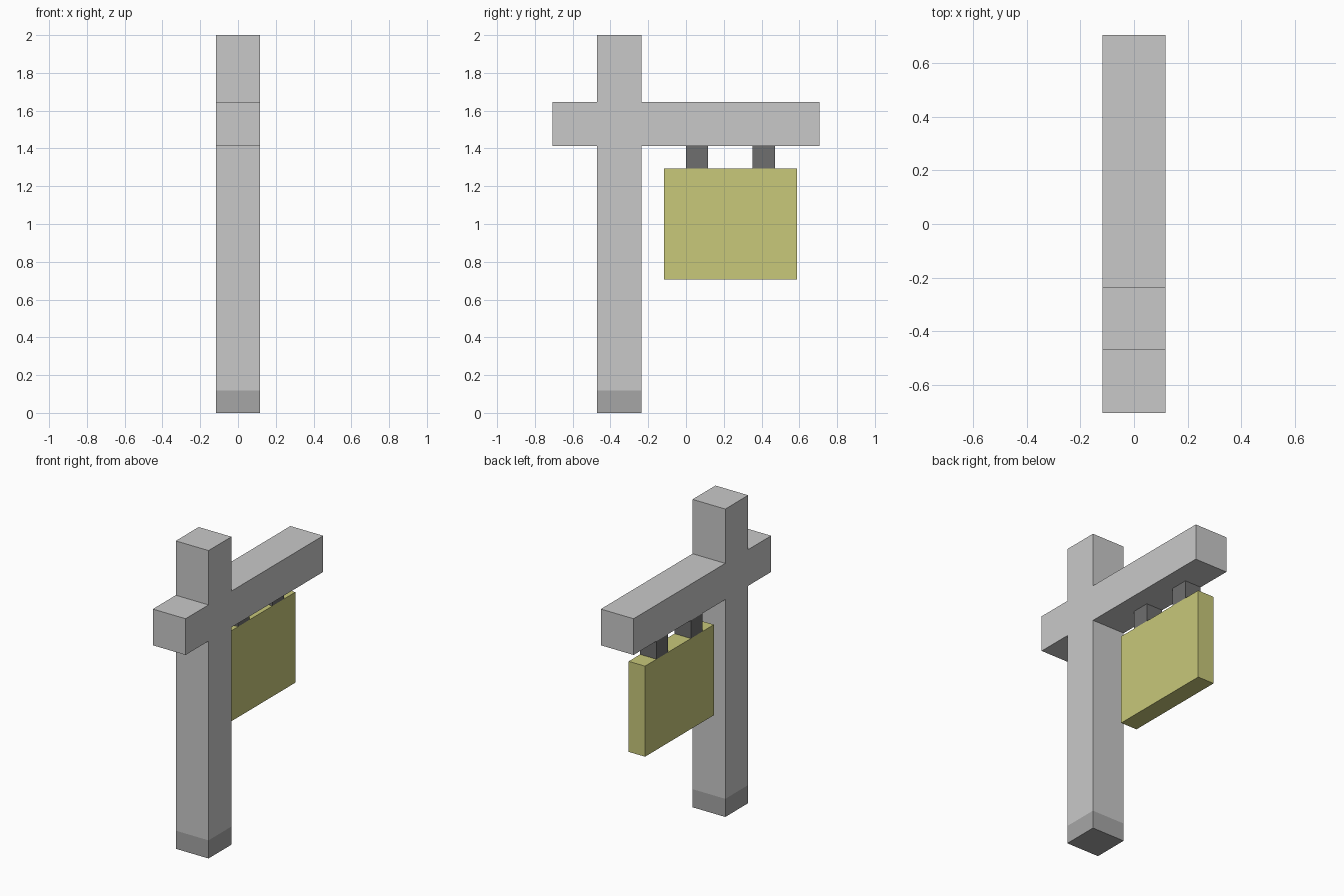
import bpy, bmesh
from mathutils import Vector

cube = bpy.data.objects.get("Cube")
if cube:
    bpy.data.objects.remove(cube)

U = 2 / 17  # one block of the model's grid


def material(name, r, g, b):
    mat = bpy.data.materials.new(name)
    mat.use_nodes = True
    mat.diffuse_color = (r, g, b, 1)
    mat.node_tree.nodes["Principled BSDF"].inputs["Base Color"].default_value = (r, g, b, 1)
    return mat


def add_object(name, bm, *mats):
    bmesh.ops.recalc_face_normals(bm, faces=bm.faces)
    mesh = bpy.data.meshes.new(name)
    bm.to_mesh(mesh)
    bm.free()
    for mat in mats:
        mesh.materials.append(mat)
    obj = bpy.data.objects.new(name, mesh)
    bpy.context.collection.objects.link(obj)
    return obj


def box(name, low, high, mat):
    """Box between two corners, given in grid blocks."""
    low, high = Vector(low) * U, Vector(high) * U
    bm = bmesh.new()
    bmesh.ops.create_cube(bm, size=1)
    bmesh.ops.scale(bm, vec=high - low, verts=bm.verts)
    bmesh.ops.translate(bm, vec=(low + high) / 2, verts=bm.verts)
    return add_object(name, bm, mat)


light_grey = material("light grey", 0.584, 0.584, 0.584)
mid_grey = material("mid grey", 0.381, 0.381, 0.381)
dark_grey = material("dark grey", 0.156, 0.156, 0.156)
yellow = material("dull yellow", 0.578, 0.578, 0.195)

# Post and crossbeam: one cross-shaped side profile, extruded across x
profile = [(-4, 0), (-2, 0), (-2, 12), (6, 12), (6, 14), (-2, 14),
           (-2, 17), (-4, 17), (-4, 14), (-6, 14), (-6, 12), (-4, 12)]
bm = bmesh.new()
side = bm.faces.new([bm.verts.new((-U, y * U, z * U)) for y, z in profile])
moved = bmesh.ops.extrude_face_region(bm, geom=[side], use_keep_orig=True)
new_verts = [g for g in moved["geom"] if isinstance(g, bmesh.types.BMVert)]
bmesh.ops.translate(bm, vec=(2 * U, 0, 0), verts=new_verts)

# Darker foot band on the lowest block of the post
bmesh.ops.bisect_plane(bm, geom=bm.verts[:] + bm.edges[:] + bm.faces[:],
                       plane_co=(0, 0, U), plane_no=(0, 0, 1))
for face in bm.faces:
    face.material_index = int(max(v.co.z for v in face.verts) < U * 1.01)
add_object("post_and_crossbeam", bm, light_grey, mid_grey)

# Sign board hanging from two short brackets, on the right half of the beam
box("sign_board", (-1, -1, 6), (0, 5, 11), yellow)
for name, y in (("front_hanger", 0), ("back_hanger", 3)):
    box(name, (-1, y, 11), (0, y + 1, 12), dark_grey)
